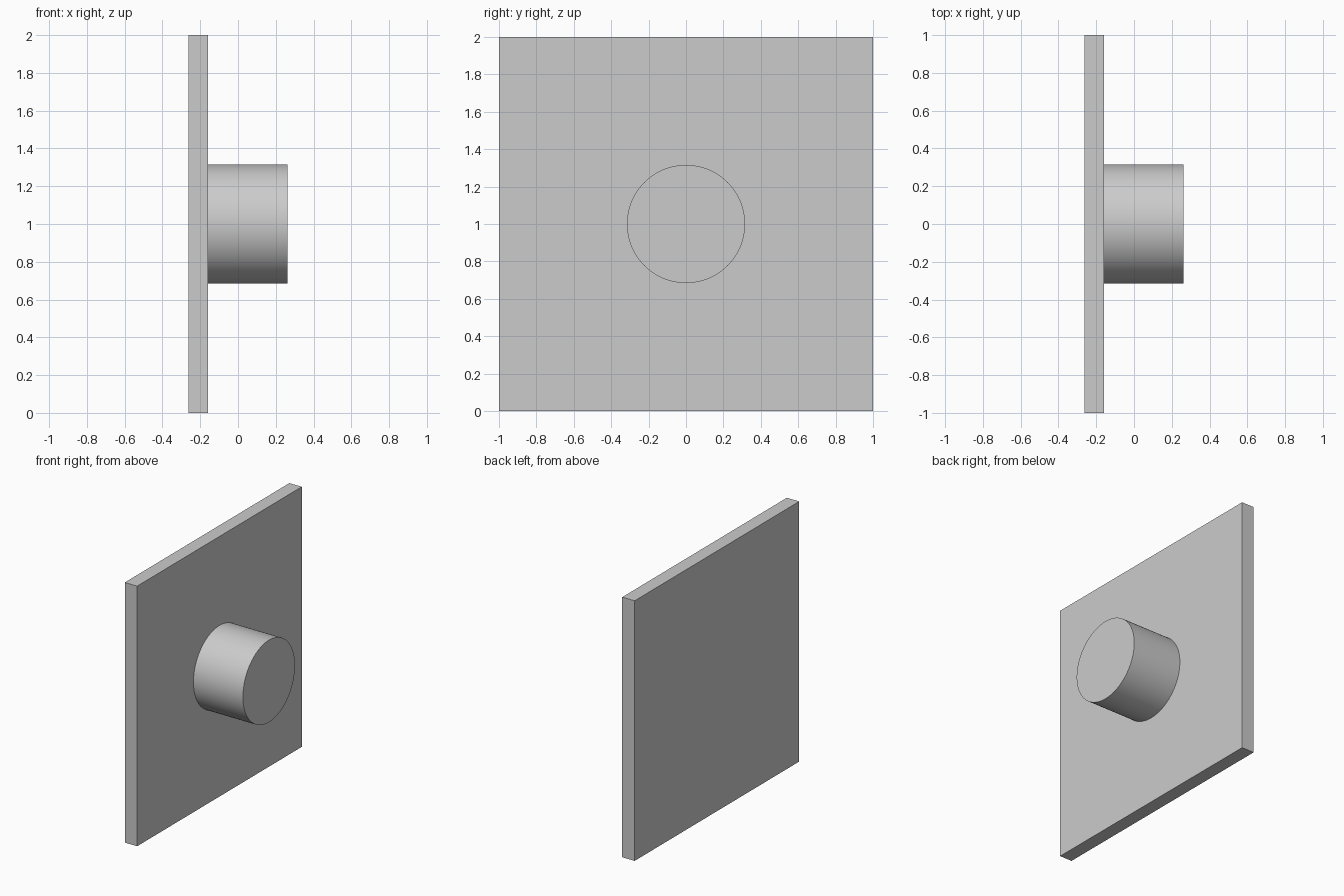
import bpy
import math

cube = bpy.data.objects.get("Cube")
if cube:
    bpy.data.objects.remove(cube, do_unlink=True)

UNIT = 2 / 19            # plate thickness
LEFT = -5 * UNIT / 2     # outer face of the plate
EMBED = 0.02             # peg depth inside the plate

# Single flat colour
grey = bpy.data.materials.new("light_grey")
grey.use_nodes = True
colour = (0.6, 0.6, 0.6, 1)
grey.diffuse_color = colour
grey.node_tree.nodes["Principled BSDF"].inputs["Base Color"].default_value = colour


def finish(name):
    obj = bpy.context.object
    obj.name = name
    obj.data.name = name
    obj.data.materials.append(grey)
    return obj


# Square upright plate
bpy.ops.mesh.primitive_cube_add(size=1, location=(LEFT + UNIT / 2, 0, 1))
plate = finish("plate")
plate.scale = (UNIT, 2, 2)
bpy.ops.object.transform_apply(location=False, rotation=False, scale=True)

# Round peg standing out from the middle of the plate
length = 4 * UNIT + EMBED
bpy.ops.mesh.primitive_cylinder_add(
    vertices=96, radius=3 * UNIT, depth=length,
    location=(-LEFT - length / 2, 0, 1), rotation=(0, math.pi / 2, 0))
finish("round_peg")
bpy.ops.object.shade_smooth_by_angle(angle=math.radians(30))
